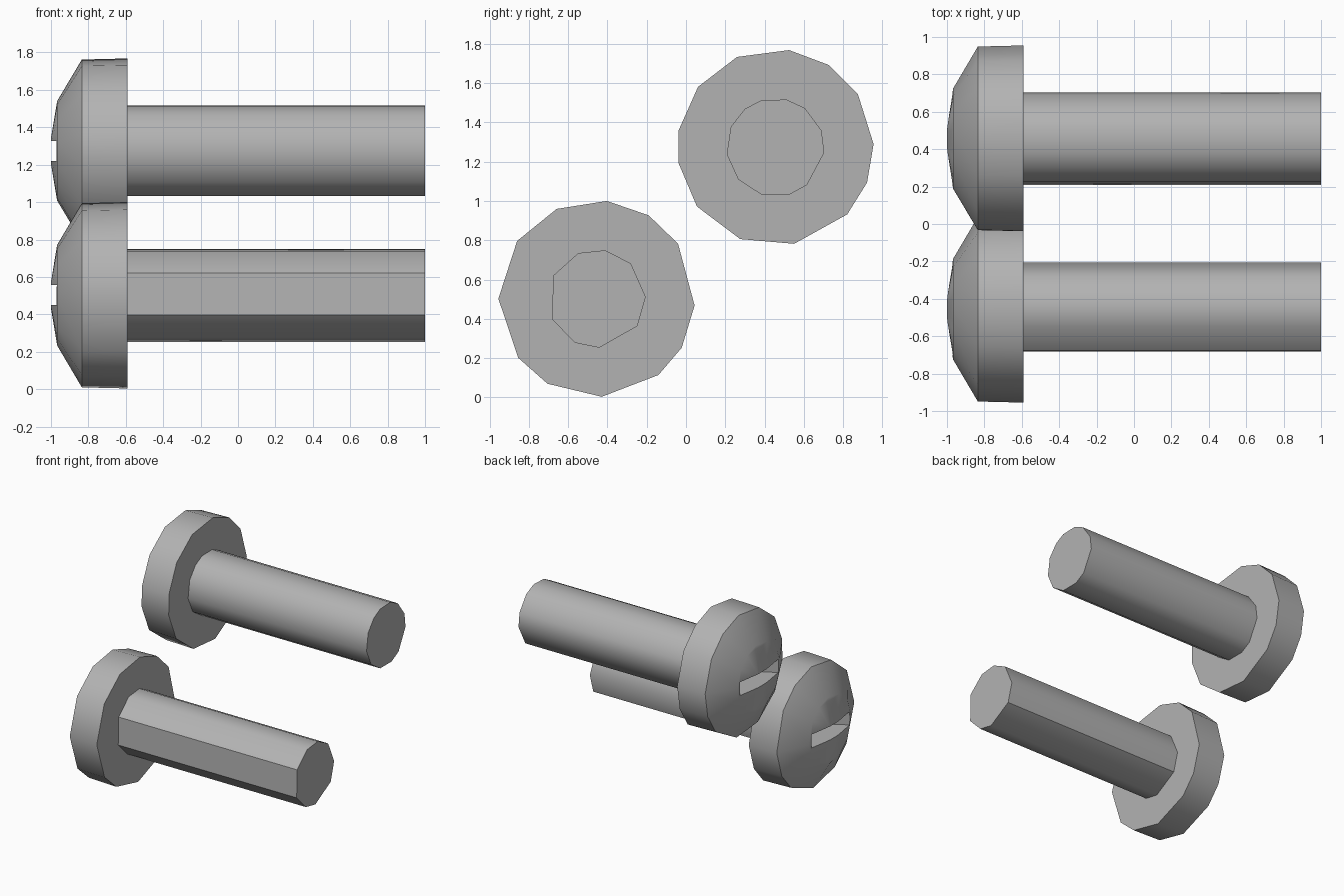
import bpy, bmesh
from math import cos, sin, radians

cube = bpy.data.objects.get("Cube")
if cube:
    bpy.data.objects.remove(cube, do_unlink=True)

steel = bpy.data.materials.new("steel grey")
steel.use_nodes = True
colour = (0.45, 0.45, 0.45, 1)
steel.diffuse_color = colour
steel.node_tree.nodes["Principled BSDF"].inputs["Base Color"].default_value = colour


def finish(bm, name, centre):
    bmesh.ops.recalc_face_normals(bm, faces=bm.faces)
    mesh = bpy.data.meshes.new(name)
    bm.to_mesh(mesh)
    bm.free()
    obj = bpy.data.objects.new(name, mesh)
    obj.location = (0, *centre)
    bpy.context.collection.objects.link(obj)
    mesh.materials.append(steel)
    return obj


def lathe(name, centre, profile, angles):
    """Skin rings of (x, radius) around the x axis, capped at both ends."""
    bm = bmesh.new()
    rings = [[bm.verts.new((x, r * cos(radians(a)), r * sin(radians(a))))
              for a in angles] for x, r in profile]
    n = len(angles)
    for low, high in zip(rings, rings[1:]):
        for i in range(n):
            j = (i + 1) % n
            bm.faces.new((low[i], low[j], high[j], high[i]))
    bm.faces.new(rings[0])
    bm.faces.new(rings[-1])
    return finish(bm, name, centre)


def slot_cutter(name, centre, upright):
    """Box along one arm of the cross, tapering towards its floor."""
    bm = bmesh.new()
    bmesh.ops.create_cube(bm, size=2)
    for v in bm.verts:
        outer = v.co.x < 0
        along = v.co.y * (0.28 if outer else 0.15)
        across = v.co.z * (0.055 if outer else 0.05)
        v.co = (-1.03 if outer else -0.82,
                across if upright else along, along if upright else across)
    return finish(bm, name, centre)


def shade(obj):
    bpy.ops.object.select_all(action='DESELECT')
    obj.select_set(True)
    bpy.context.view_layer.objects.active = obj
    bpy.ops.object.shade_smooth_by_angle(angle=radians(42))


def screw(side, centre, head_angles, shank_angles):
    # Domed head
    head = lathe(side + "_screw_head", centre,
                 [(-0.59, 0.5), (-0.835, 0.494), (-0.967, 0.27), (-1, 0.07)],
                 head_angles)
    # Cross recess
    for upright in (False, True):
        cutter = slot_cutter("slot_cutter", centre, upright)
        cutter.hide_render = True
        mod = head.modifiers.new("slot", 'BOOLEAN')
        mod.operation = 'DIFFERENCE'
        mod.solver = 'EXACT'
        mod.object = cutter
        bpy.context.view_layer.objects.active = head
        bpy.ops.object.modifier_apply(modifier=mod.name)
        bpy.data.objects.remove(cutter, do_unlink=True)
    shade(head)
    # Plain shank
    shade(lathe(side + "_screw_shank", centre,
                [(-0.61, 0.25), (1, 0.25)], shank_angles))


screw("front", (-0.455, 0.503),
      (114, 84, 58, 34, -4, -30, -51, -87, -120, -143, -180, -216),
      (112, 80, 46, 2, -34, -87, -116, -155, -208))
screw("back", (0.455, 1.273),
      (113, 82, 57, 33, 2, -21, -43, -79, -111, -143, -171, -190, -218),
      (128, 107, 77, 53, 20, -6, -50, -73, -107, -139, -172, -205))
